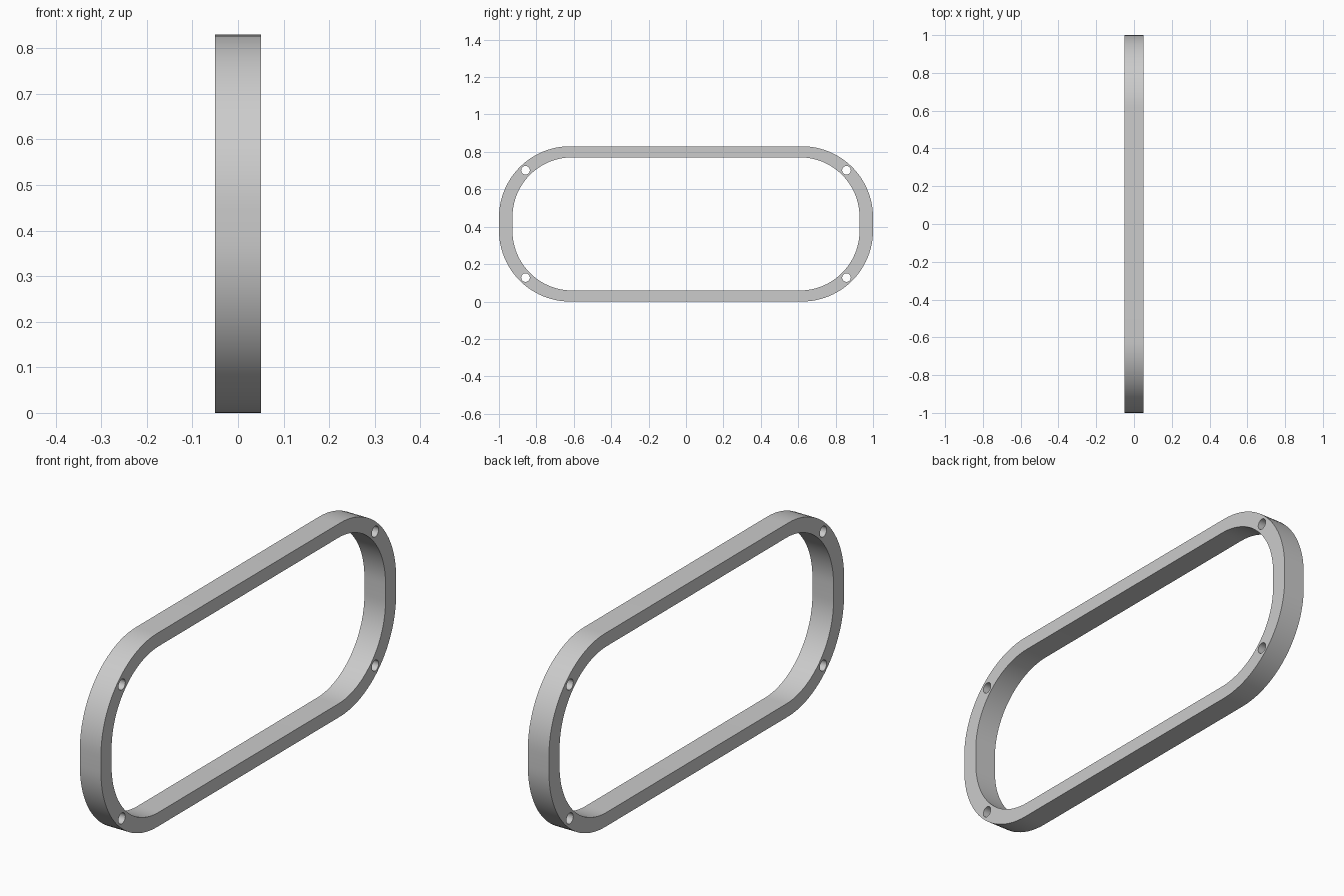
import bpy
import bmesh
from math import sin, cos, pi
from mathutils import Matrix

cube = bpy.data.objects.get("Cube")
if cube:
    bpy.data.objects.remove(cube, do_unlink=True)

HALF_H = 0.415
HALF_T = 0.05


def rounded_rect(half_w, half_h, radius, steps=24):
    """Outline of a rectangle with rounded corners, centred on the origin."""
    points = []
    for corner, (sx, sy) in enumerate([(1, 1), (-1, 1), (-1, -1), (1, -1)]):
        for i in range(steps + 1):
            a = (corner + i / steps) * pi / 2
            points.append((sx * (half_w - radius) + radius * cos(a),
                           sy * (half_h - radius) + radius * sin(a)))
    return points


def circle(cx, cy, radius, steps=32):
    return [(cx + radius * cos(2 * pi * i / steps),
             cy + radius * sin(2 * pi * i / steps)) for i in range(steps)]


# Outer edge, inner opening and four screw holes
outlines = [rounded_rect(1.0, HALF_H, 0.38), rounded_rect(0.928, 0.356, 0.32)]
outlines += [circle(sx * 0.858, sy * 0.287, 0.023) for sx in (-1, 1) for sy in (-1, 1)]

# Filled profile, extruded to the frame's thickness
curve = bpy.data.curves.new("frame_profile", 'CURVE')
curve.dimensions = '2D'
curve.fill_mode = 'BOTH'
curve.extrude = HALF_T
for outline in outlines:
    spline = curve.splines.new('POLY')
    spline.points.add(len(outline) - 1)
    for point, (u, v) in zip(spline.points, outline):
        point.co = (u, v, 0, 1)
    spline.use_cyclic_u = True

frame = bpy.data.objects.new("rounded_frame", curve)
bpy.context.collection.objects.link(frame)
bpy.ops.object.select_all(action='DESELECT')
frame.select_set(True)
bpy.context.view_layer.objects.active = frame
bpy.ops.object.convert(target='MESH')
frame = bpy.context.object
frame.name = "rounded_frame"

# Stand the profile upright in the YZ plane and weld it into one solid
upright = Matrix(((0, 0, 1, 0), (1, 0, 0, 0), (0, 1, 0, HALF_H), (0, 0, 0, 1)))
bm = bmesh.new()
bm.from_mesh(frame.data)
bm.transform(upright)
bmesh.ops.remove_doubles(bm, verts=bm.verts, dist=0.0001)
bmesh.ops.recalc_face_normals(bm, faces=bm.faces)
bm.to_mesh(frame.data)
bm.free()
bpy.ops.object.shade_smooth_by_angle()

# Plain grey finish
grey = bpy.data.materials.new("light_grey")
grey.use_nodes = True
colour = (0.6, 0.6, 0.6, 1)
grey.diffuse_color = colour
grey.node_tree.nodes["Principled BSDF"].inputs["Base Color"].default_value = colour
frame.data.materials.clear()
frame.data.materials.append(grey)
